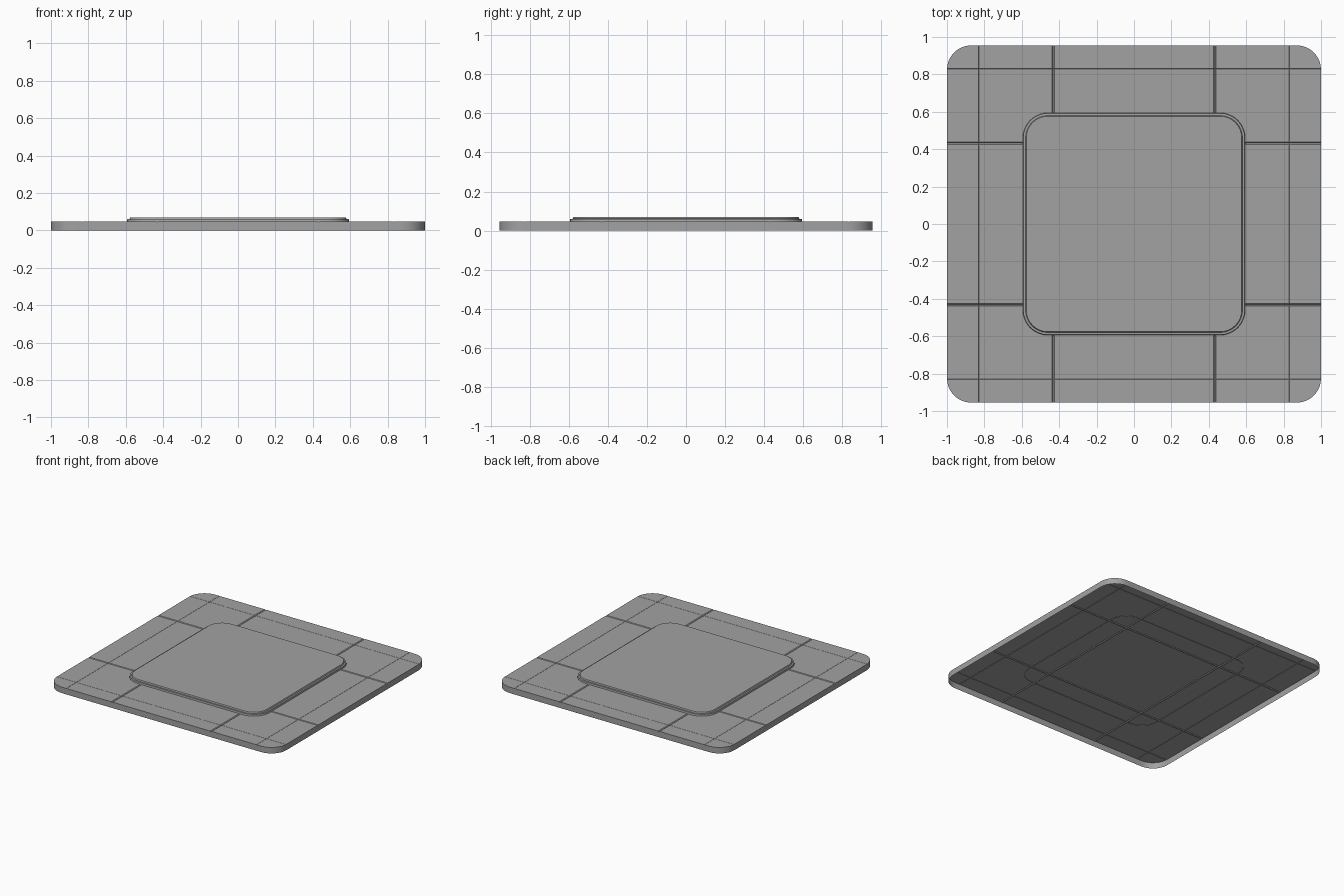
import bpy, bmesh
from math import cos, sin, pi

if "Cube" in bpy.data.objects:
    bpy.data.objects.remove(bpy.data.objects["Cube"], do_unlink=True)

grey = bpy.data.materials.new("plain grey")
grey.use_nodes = True
grey.diffuse_color = (0.36, 0.36, 0.36, 1)
grey.node_tree.nodes["Principled BSDF"].inputs["Base Color"].default_value = (0.36, 0.36, 0.36, 1)


def outline(hx, hy, r, z, steps=8):
    """Counter-clockwise rounded rectangle."""
    corners = [(1, 1), (-1, 1), (-1, -1), (1, -1)]
    return [(sx * (hx - r) + r * cos((q + i / steps) * pi / 2),
             sy * (hy - r) + r * sin((q + i / steps) * pi / 2), z)
            for q, (sx, sy) in enumerate(corners) for i in range(steps + 1)]


def stack(rings):
    """Shell through the rings, capped on top and open below."""
    bm = bmesh.new()
    loops = [[bm.verts.new(p) for p in ring] for ring in rings]
    for a, b in zip(loops, loops[1:]):
        n = len(a)
        for i in range(n):
            j = (i + 1) % n
            bm.faces.new((a[i], a[j], b[j], b[i]))
    bm.faces.new(loops[-1])
    return bm


def finish(bm, name):
    mesh = bpy.data.meshes.new(name)
    bm.to_mesh(mesh)
    bm.free()
    mesh.materials.append(grey)
    ob = bpy.data.objects.new(name, mesh)
    bpy.context.collection.objects.link(ob)
    bpy.context.view_layer.objects.active = ob
    ob.select_set(True)
    bpy.ops.object.shade_smooth_by_angle(angle=0.5)
    ob.select_set(False)


# Base tray: thin open shell with panel seams pressed into the top
TOP = 0.047
base = stack([outline(1, 0.955, 0.13, 0), outline(1, 0.955, 0.13, TOP)])
seams = [(s * c, w, d) for c, w, d in ((0.432, 0.006, 0.006), (0.83, 0.001, 0.002))
         for s in (-1, 1)]
for axis in (0, 1):
    for c, w, d in seams:
        for offset in (-w, 0, w):
            co, no = [0, 0, 0], [0, 0, 0]
            co[axis], no[axis] = c + offset, 1
            bmesh.ops.bisect_plane(base, geom=base.verts[:] + base.edges[:] + base.faces[:],
                                   dist=1e-6, plane_co=co, plane_no=no)
for v in base.verts:
    if v.co.z > TOP / 2:
        v.co.z -= max([d for axis in (0, 1) for c, w, d in seams
                       if abs(v.co[axis] - c) < 1e-4], default=0)
finish(base, "base_tray")

# Raised centre pad with a small step around its edge
pad = stack([outline(h, h, r, z) for h, r, z in
             ((0.595, 0.135, 0.044), (0.592, 0.132, 0.06),
              (0.580, 0.120, 0.061), (0.576, 0.116, 0.07))])
finish(pad, "centre_pad")
